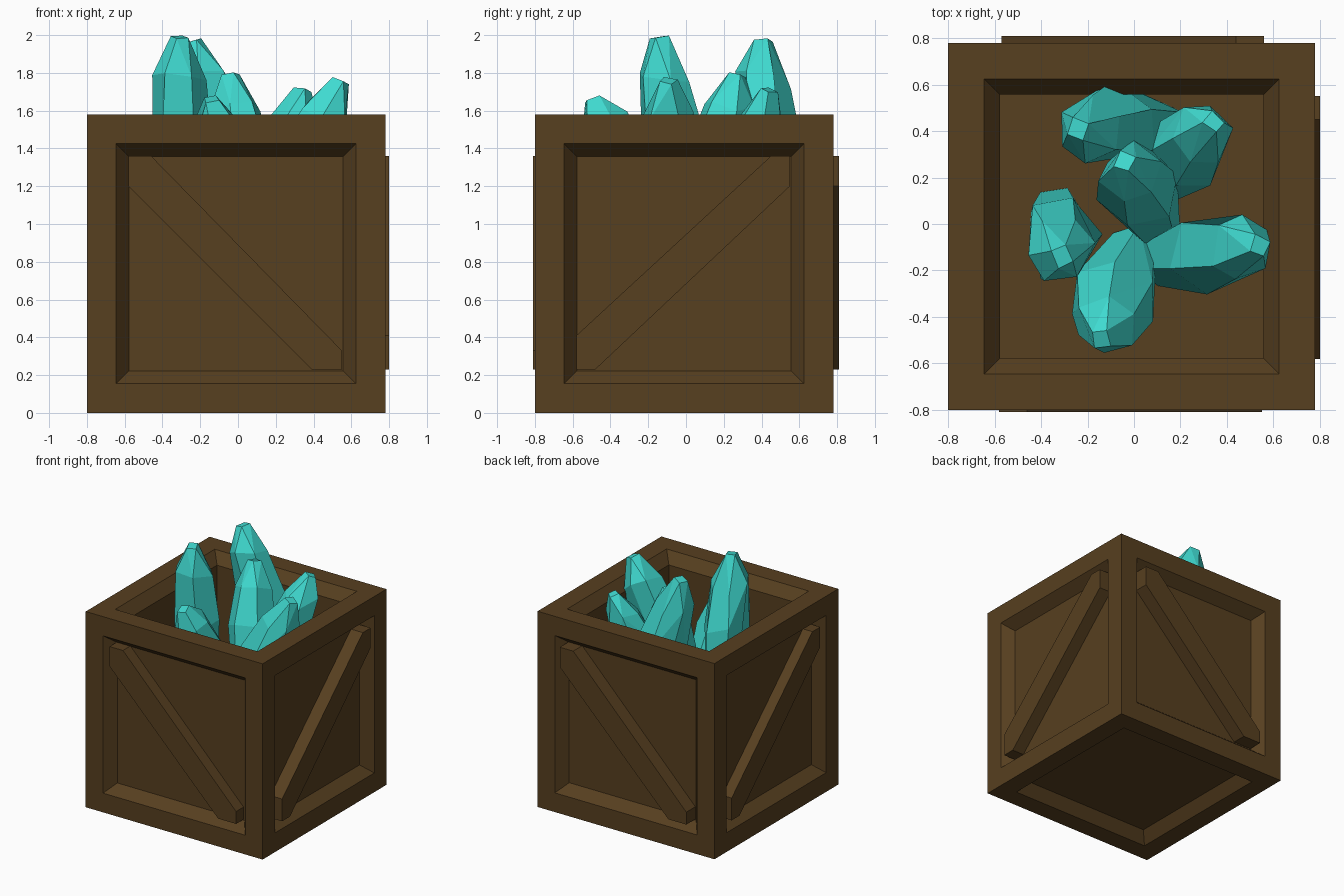
import bpy, bmesh, random
from mathutils import Vector, Matrix

if "Cube" in bpy.data.objects:
    bpy.data.objects.remove(bpy.data.objects["Cube"])


def material(name, color):
    m = bpy.data.materials.new(name)
    m.diffuse_color = (*color, 1)
    m.use_nodes = True
    m.node_tree.nodes["Principled BSDF"].inputs["Base Color"].default_value = m.diffuse_color
    return m


WOOD = material("wood", (0.095, 0.05, 0.014))
CRYSTAL = material("crystal", (0.05, 0.70, 0.63))
C = -0.01        # crate centre in x and y
SIDE = 1.58      # crate edge length
FLOOR = 0.70     # inside floor height


def finish(bm, name, mat):
    bmesh.ops.recalc_face_normals(bm, faces=bm.faces[:])
    me = bpy.data.meshes.new(name)
    bm.to_mesh(me)
    bm.free()
    me.materials.append(mat)
    ob = bpy.data.objects.new(name, me)
    bpy.context.collection.objects.link(ob)
    return ob


# Crate: cube with a framed, bevelled recess on each side and an open top
bm = bmesh.new()
bmesh.ops.create_cube(bm, size=SIDE, matrix=Matrix.Translation((C, C, SIDE / 2)))
bm.normal_update()
panels = bm.faces[:]
bmesh.ops.inset_individual(bm, faces=panels, thickness=0.155, use_even_offset=True)
bmesh.ops.inset_individual(bm, faces=panels, thickness=0.068, depth=-0.085, use_even_offset=True)
top = max(panels, key=lambda f: f.calc_center_median().z)
well = bmesh.ops.extrude_discrete_faces(bm, faces=[top])["faces"][0]
for v in well.verts:
    v.co.z = FLOOR
finish(bm, "crate", WOOD)


# Diagonal braces: (across, up) outline pushed out of each side panel
FALLING = [(-0.57, 1.36), (-0.45, 1.36), (0.56, 0.33), (0.56, 0.23), (0.40, 0.23), (-0.57, 1.20)]
RISING = [(-0.57, 0.23), (-0.57, 0.41), (0.46, 1.36), (0.56, 1.36), (0.56, 1.20), (-0.47, 0.23)]


def brace(name, outline, place, inner, outer):
    bm = bmesh.new()
    face = bm.faces.new([bm.verts.new(place(u, z, outer)) for u, z in outline])
    ext = bmesh.ops.extrude_face_region(bm, geom=[face], use_keep_orig=True)
    shift = Vector(place(0, 0, inner)) - Vector(place(0, 0, outer))
    bmesh.ops.translate(bm, vec=shift, verts=[g for g in ext["geom"] if isinstance(g, bmesh.types.BMVert)])
    finish(bm, name, WOOD)


brace("front_brace", FALLING, lambda u, z, d: (u + C, d, z), -0.70, -0.81)
brace("back_brace", FALLING, lambda u, z, d: (C - u, d, z), 0.68, 0.81)
brace("right_brace", RISING, lambda u, z, d: (d, u + C, z), 0.68, 0.80)
brace("left_brace", RISING, lambda u, z, d: (d, C - u, z), -0.70, -0.80)


# Crystals: faceted hulls around a leaning axis, with irregular rings
RINGS = [(0.0, 0.55), (0.55, 1.0), (0.83, 0.74), (1.0, 0.27)]


def crystal(name, base, tip, radius, seed):
    rng = random.Random(seed)
    base, tip = Vector(base), Vector(tip)
    rot = (tip - base).to_track_quat('Z', 'Y')
    bm = bmesh.new()
    for t, r in RINGS:
        n = 6 if t < 1 else 4
        for i in range(n):
            turn = Matrix.Rotation((i + rng.uniform(-0.12, 0.12)) * 6.2832 / n + seed, 3, 'Z')
            p = turn @ Vector((radius * r * rng.uniform(0.92, 1.08), 0, 0))
            along = t + (rng.uniform(-0.05, 0.05) if 0 < t < 1 else 0)
            bm.verts.new(base.lerp(tip, along) + rot @ p)
    hull = bmesh.ops.convex_hull(bm, input=bm.verts[:])
    loose = [g for g in hull["geom_interior"] if isinstance(g, bmesh.types.BMVert)]
    bmesh.ops.delete(bm, geom=loose, context='VERTS')
    bmesh.ops.dissolve_limit(bm, angle_limit=0.2, verts=bm.verts[:], edges=bm.edges[:])
    finish(bm, name, CRYSTAL)


crystal("crystal_left", (-0.34, 0.06, FLOOR), (-0.31, -0.14, 1.99), 0.19, 1)
crystal("crystal_back_left", (0.12, 0.42, FLOOR), (-0.24, 0.41, 1.97), 0.19, 2)
crystal("crystal_middle", (0.10, -0.02, FLOOR), (-0.04, 0.27, 1.79), 0.18, 3)
crystal("crystal_back_right", (0.08, 0.16, FLOOR), (0.34, 0.44, 1.71), 0.18, 4)
crystal("crystal_right", (0.10, -0.16, FLOOR), (0.54, -0.09, 1.76), 0.19, 5)
crystal("crystal_front", (0.0, -0.10, FLOOR), (-0.14, -0.50, 1.66), 0.19, 6)
